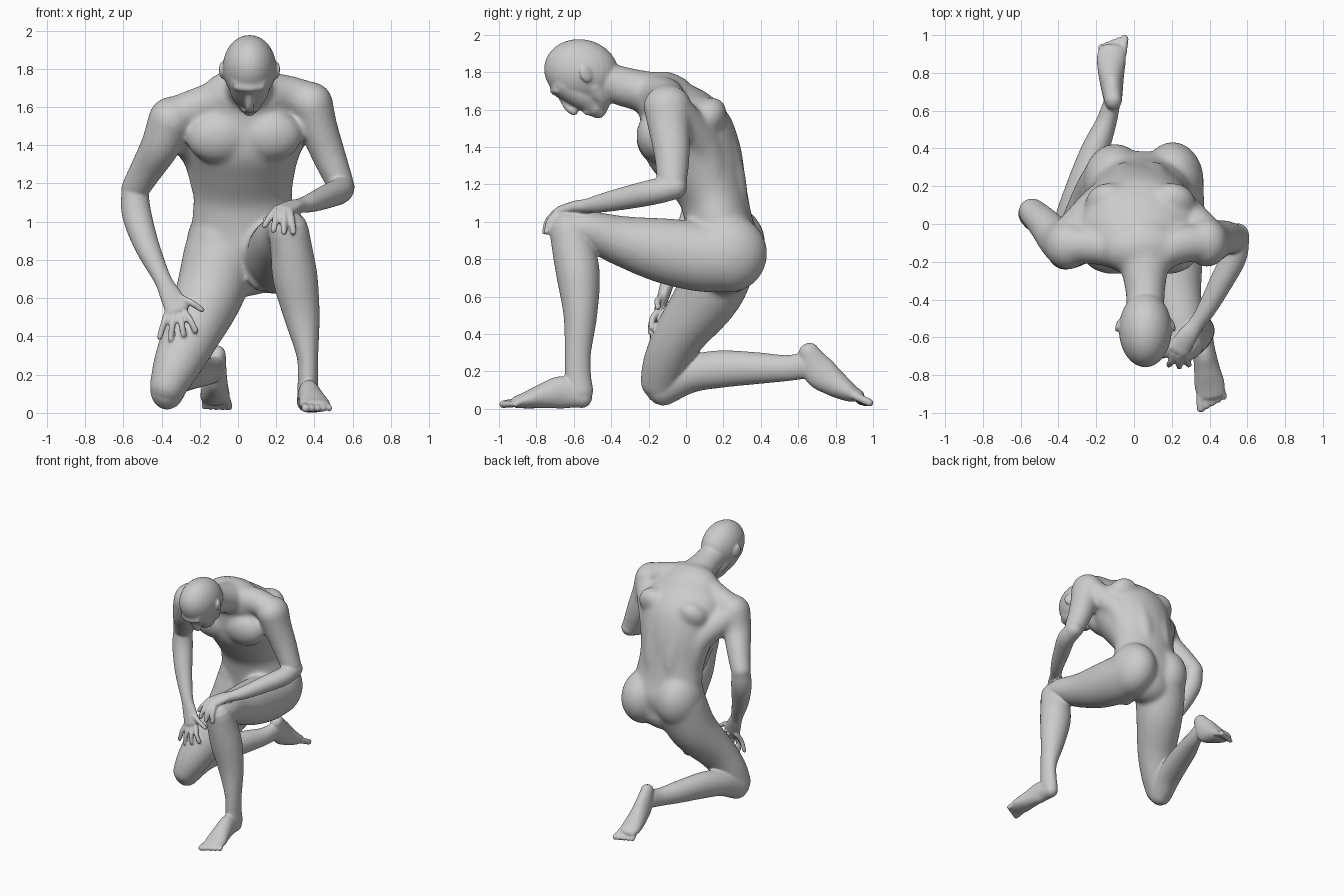
import bpy, bmesh, math
from mathutils import Vector, Matrix

skin = bpy.data.materials.new("grey_clay")
skin.diffuse_color = (0.6, 0.6, 0.6, 1)
parts = []


def add_part(name, bm):
    bmesh.ops.recalc_face_normals(bm, faces=bm.faces)
    mesh = bpy.data.meshes.new(name)
    bm.to_mesh(mesh)
    bm.free()
    ob = bpy.data.objects.new(name, mesh)
    bpy.context.collection.objects.link(ob)
    mesh.materials.append(skin)
    parts.append(ob)
    return ob


def blob(name, loc, size, tilt=(0, 0, 0)):
    """Ellipsoid; tilt in degrees."""
    bm = bmesh.new()
    rot = Matrix.Identity(3)
    for axis, a in zip("XYZ", tilt):
        rot = Matrix.Rotation(math.radians(a), 3, axis) @ rot
    m = Matrix.Translation(loc) @ rot.to_4x4() @ Matrix.Diagonal((*size, 1))
    bmesh.ops.create_uvsphere(bm, u_segments=32, v_segments=20, radius=1, matrix=m)
    return add_part(name, bm)


def limb(name, stations, sides=28, steps=5, hint=(1, 0, 0)):
    """Smooth tube with domed ends through (x, y, z, width radius[, depth radius])."""
    st = [Vector(s if len(s) == 5 else (*s, s[3])) for s in stations]
    ext = [st[0] * 2 - st[1]] + st + [st[-1] * 2 - st[-2]]
    line = []
    for i in range(len(st) - 1):
        a, b, c, d = ext[i:i + 4]
        for k in range(steps):
            t = k / steps
            line.append(0.5 * (2 * b + (c - a) * t + (2 * a - 5 * b + 4 * c - d) * t * t
                               + (3 * b - a - 3 * c + d) * t ** 3))
    line.append(st[-1])
    rings = []
    for i, p in enumerate(line):
        lo, hi = line[max(i - 1, 0)], line[min(i + 1, len(line) - 1)]
        rings.append((Vector(p[:3]), (Vector(hi[:3]) - Vector(lo[:3])).normalized(), p[3], p[4]))

    def dome(ring, sign):
        c, t, a, b = ring
        return [(c + t * sign * min(a, b) * math.sin(q), t, a * math.cos(q), b * math.cos(q))
                for q in (0.4, 0.8, 1.15, 1.45)]
    rings = dome(rings[0], -1)[::-1] + rings + dome(rings[-1], 1)
    bm, loops = bmesh.new(), []
    for c, t, a, b in rings:
        s = Vector(hint)
        s = (s - t * s.dot(t)).normalized()
        u = t.cross(s)
        loops.append([bm.verts.new(c + s * a * math.cos(q) + u * b * math.sin(q))
                      for q in (2 * math.pi * k / sides for k in range(sides))])
    for l0, l1 in zip(loops, loops[1:]):
        for k in range(sides):
            n = (k + 1) % sides
            bm.faces.new((l0[k], l0[n], l1[n], l1[k]))
    bm.faces.new(loops[0])
    bm.faces.new(loops[-1])
    return add_part(name, bm)


def fuse(name, voxel, rounds):
    """Join every part made so far into one smoothed skin."""
    bpy.ops.object.select_all(action='DESELECT')
    for ob in parts:
        ob.select_set(True)
    bpy.context.view_layer.objects.active = body = parts[0]
    bpy.ops.object.join()
    body.name = name
    skin_mod = body.modifiers.new("fuse", 'REMESH')
    skin_mod.mode, skin_mod.voxel_size = 'VOXEL', voxel
    soft = body.modifiers.new("soften", 'SMOOTH')
    soft.factor, soft.iterations = .5, rounds
    bpy.ops.object.modifier_apply(modifier="fuse")
    bpy.ops.object.modifier_apply(modifier="soften")
    parts[:] = [body]
    return body


# Torso, bent forward, running up into the neck
limb("torso", [(.05, .22, .76, .2, .15), (.04, .2, .87, .26, .19), (.03, .175, 1.0, .27, .18),
               (.025, .145, 1.14, .258, .185), (.025, .085, 1.3, .28, .228), (.03, .015, 1.44, .315, .252),
               (.035, -.05, 1.55, .325, .222), (.045, -.12, 1.65, .24, .155)], sides=40)
limb("neck", [(.05, -.08, 1.66, .17, .13), (.055, -.22, 1.695, .13, .112), (.06, -.36, 1.73, .105, .105),
              (.06, -.46, 1.77, .1, .1)])
limb("right_trapezius", [(.08, -.17, 1.68, .11), (.24, -.11, 1.67, .1), (.38, -.1, 1.63, .1)], hint=(0, 1, 0))
limb("left_trapezius", [(.02, -.17, 1.67, .11), (-.16, -.12, 1.62, .1), (-.34, -.11, 1.55, .1)], hint=(0, 1, 0))
for side, x, z in (("left", -.105, 1.44), ("right", .17, 1.45)):
    blob(side + "_pectoral", (x, -.16, z), (.165, .105, .135), (10, 0, 0))
limb("left_back_muscle", [(-.34, -.06, 1.51, .1), (-.2, .09, 1.36, .1), (-.14, .14, 1.17, .1)])
limb("right_back_muscle", [(.37, -.05, 1.58, .1), (.235, .09, 1.4, .1), (.18, .14, 1.19, .1)])
blob("left_shoulder_blade", (-.13, .1, 1.52), (.13, .1, .14), (-40, 0, 0))
blob("right_shoulder_blade", (.2, .1, 1.54), (.13, .1, .14), (-40, 0, 0))
for side, x in (("left", -.05), ("right", .11)):
    limb(side + "_spine_muscle", [(x, .245, 1.0, .08, .085), (x, .24, 1.2, .08, .085), (x, .2, 1.4, .09, .08)])
blob("left_buttock", (-.1, .22, .88), (.17, .205, .215))
blob("right_buttock", (.205, .225, .83), (.165, .21, .21))
blob("groin", (.11, .05, .72), (.055, .07, .085))

# Thighs and upper arms
limb("left_thigh", [(-.09, .2, .83, .195, .195), (-.15, .125, .62, .18, .178), (-.25, -.03, .4, .15, .14),
                    (-.32, -.105, .25, .126, .124), (-.365, -.135, .14, .1, .112)])
limb("right_thigh", [(.2, .22, .81, .168, .188), (.205, .07, .815, .168, .188), (.21, -.14, .85, .158, .172),
                     (.22, -.35, .9, .138, .134), (.25, -.52, .955, .118, .104), (.26, -.63, .965, .105, .092)])
limb("left_arm", [(-.35, -.115, 1.535, .12, .13), (-.405, -.08, 1.4, .104, .11), (-.475, 0, 1.28, .088, .09),
                  (-.54, .065, 1.17, .075, .075)])
limb("right_arm", [(.385, -.1, 1.62, .112, .13), (.42, -.09, 1.5, .1, .112), (.47, -.075, 1.36, .09, .097),
                   (.535, -.075, 1.2, .073, .08)])
fuse("core", .013, 18)

# Head, looking down
blob("cranium", (.06, -.56, 1.805), (.14, .2, .17), (-12, 0, 0))
limb("face", [(.06, -.64, 1.745, .11, .093), (.06, -.55, 1.675, .1, .08), (.06, -.49, 1.615, .062, .055)])
limb("jaw", [(.06, -.49, 1.72, .118, .08), (.06, -.46, 1.655, .09, .06), (.06, -.468, 1.6, .045, .045)])
limb("nose", [(.06, -.665, 1.66, .016), (.06, -.628, 1.61, .022), (.06, -.6, 1.59, .028, .022)], 12)
limb("lips", [(.035, -.53, 1.59, .02), (.085, -.53, 1.59, .02)], 12, hint=(0, 1, 0))
blob("chin", (.06, -.47, 1.582), (.034, .036, .03))
limb("brow", [(.0, -.69, 1.705, .022), (.06, -.705, 1.7, .022), (.12, -.69, 1.705, .022)], 12, hint=(0, 0, 1))
for side, s in (("left", -1), ("right", 1)):
    blob(side + "_ear", (.06 + s * .143, -.535, 1.79), (.013, .034, .046), (25, 0, s * 20))

# Forearms and hands
limb("left_forearm", [(-.54, .065, 1.17, .07, .07), (-.53, .045, 1.04, .077, .072), (-.475, -.02, .87, .065, .06),
                      (-.395, -.09, .7, .046, .04), (-.355, -.115, .62, .056, .034), (-.315, -.14, .54, .068, .028)])
limb("right_forearm", [(.545, -.06, 1.185, .065), (.53, -.17, 1.16, .068), (.46, -.31, 1.13, .062),
                       (.385, -.45, 1.1, .05), (.33, -.53, 1.085, .043, .038), (.285, -.59, 1.08, .053, .033),
                       (.235, -.665, 1.06, .06, .028)])


def digits(name, r, spans):
    for i, (a, b) in enumerate(spans):
        mid = (Vector(a) + Vector(b)) / 2 + Vector((0, -.012, .006))
        limb(f"{name}_{i + 1}", [(*a, r * 1.1), (*mid, r), (*b, r * .85)], 12)


digits("left_finger", .018, [((-.365, -.13, .53), (-.41, -.165, .395)), ((-.335, -.145, .52), (-.352, -.18, .385)),
                             ((-.305, -.15, .51), (-.285, -.19, .41)), ((-.275, -.15, .52), (-.222, -.185, .43)),
                             ((-.3, -.13, .6), (-.19, -.15, .54))])
digits("right_finger", .019, [((.2, -.65, 1.065), (.14, -.7, .98)), ((.21, -.685, 1.05), (.185, -.745, .955)),
                              ((.24, -.695, 1.05), (.24, -.755, .945)), ((.27, -.685, 1.05), (.29, -.745, .945)),
                              ((.25, -.6, 1.06), (.145, -.62, 1.01))])

# Kneeling shin and foot
limb("left_shin", [(-.37, -.135, .125, .09, .112), (-.33, .02, .185, .09, .1), (-.28, .18, .212, .085, .1),
                   (-.21, .38, .217, .075, .085), (-.15, .53, .217, .056, .07), (-.12, .63, .23, .046, .07)])
limb("left_foot", [(-.11, .655, .305, .046, .055), (-.115, .71, .205, .056, .088), (-.12, .79, .14, .068, .074),
                   (-.12, .87, .09, .077, .052), (-.118, .92, .07, .07, .034)])

# Standing shin and foot
limb("right_shin", [(.265, -.625, .95, .105, .105), (.28, -.6, .85, .11, .115), (.3, -.575, .7, .117, .115),
                    (.335, -.565, .5, .093, .09), (.363, -.578, .3, .057, .07), (.365, -.578, .18, .053, .07),
                    (.365, -.57, .09, .055, .075)])
limb("right_foot", [(.36, -.555, .06, .053, .057), (.37, -.66, .087, .058, .087), (.385, -.76, .069, .068, .068),
                    (.4, -.85, .047, .08, .046), (.407, -.9, .037, .074, .034)])
for i in range(5):
    r = .022 - i * .0012
    limb(f"right_toe_{i + 1}", [(.35 + i * .029, -.88, .04, r), (.353 + i * .031, -.977 + i * .016, .024, r)], 12)
    limb(f"left_toe_{i + 1}", [(-.06 - i * .028, .9, .07, r), (-.05 - i * .031, .98 - i * .011, .033, r)], 12)

# Fuse everything into one smooth figure
fuse("body", .008, 4)
bpy.ops.object.shade_smooth()
